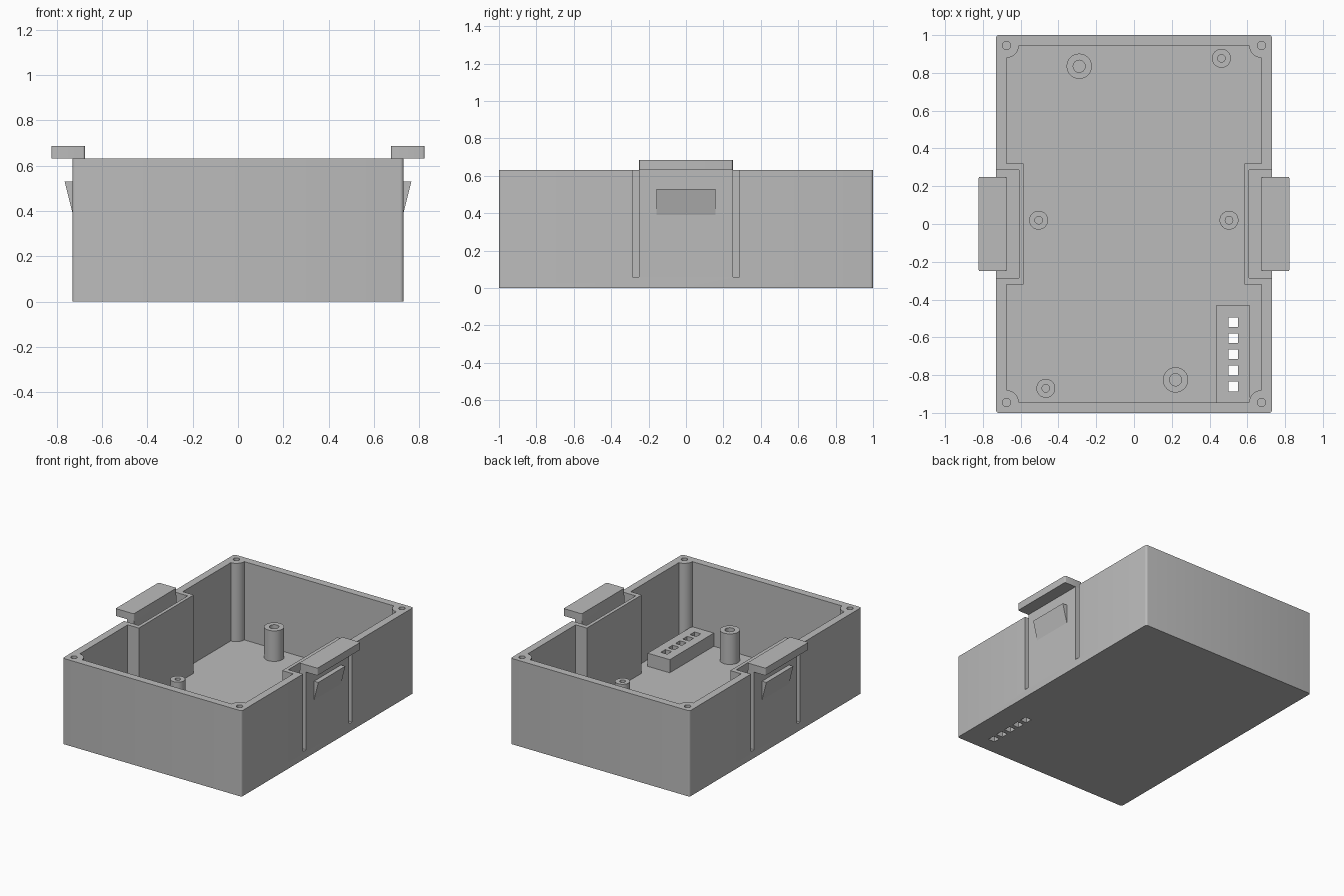
import bpy
import bmesh
from math import cos, sin, radians, pi
from mathutils import Vector

if "Cube" in bpy.data.objects:
    bpy.data.objects.remove(bpy.data.objects["Cube"], do_unlink=True)

gray = bpy.data.materials.new("plain_gray")
gray.use_nodes = True
gray.diffuse_color = (0.5, 0.5, 0.5, 1)
gray.node_tree.nodes["Principled BSDF"].inputs["Base Color"].default_value = (0.5, 0.5, 0.5, 1)

HX, HY, TOP = 0.73, 1.0, 0.632      # outer half sizes and rim height
IX, IY, FLOOR = 0.675, 0.945, 0.055  # inner half sizes and floor height
SIDES = {"left": 1, "right": -1}


def arc(cx, cy, r, start, end, n):
    steps = [radians(start + (end - start) * i / n) for i in range(n + 1)]
    return [(cx + r * cos(a), cy + r * sin(a)) for a in steps]


def rounded_rect(x0, x1, y0, y1, r):
    x0, x1 = min(x0, x1), max(x0, x1)
    return (arc(x1 - r, y1 - r, r, 0, 90, 4) + arc(x0 + r, y1 - r, r, 90, 180, 4)
            + arc(x0 + r, y0 + r, r, 180, 270, 4) + arc(x1 - r, y0 + r, r, 270, 360, 4))


def rect(cx, cy, wx, wy):
    return [(cx + a * wx / 2, cy + b * wy / 2) for a, b in ((-1, -1), (1, -1), (1, 1), (-1, 1))]


def finish(name, bm):
    bmesh.ops.recalc_face_normals(bm, faces=bm.faces)
    mesh = bpy.data.meshes.new(name)
    bm.to_mesh(mesh)
    bm.free()
    mesh.materials.append(gray)
    obj = bpy.data.objects.new(name, mesh)
    bpy.context.collection.objects.link(obj)
    return obj


def extrude(name, points, offset):
    bm = bmesh.new()
    face = bm.faces.new([bm.verts.new(p) for p in points])
    result = bmesh.ops.extrude_face_region(bm, geom=[face], use_keep_orig=True)
    moved = [v for v in result["geom"] if isinstance(v, bmesh.types.BMVert)]
    bmesh.ops.translate(bm, verts=moved, vec=Vector(offset))
    return finish(name, bm)


def prism(name, outline, z0, z1):
    return extrude(name, [(x, y, z0) for x, y in outline], (0, 0, z1 - z0))


def activate(obj):
    bpy.ops.object.select_all(action="DESELECT")
    obj.select_set(True)
    bpy.context.view_layer.objects.active = obj


def cut(obj, cutter):
    cutter.hide_render = True
    mod = obj.modifiers.new("cut", "BOOLEAN")
    mod.operation = "DIFFERENCE"
    mod.solver = "EXACT"
    mod.object = cutter
    activate(obj)
    bpy.ops.object.modifier_apply(modifier=mod.name)
    bpy.data.objects.remove(cutter, do_unlink=True)


# Case body; the cavity outline leaves corner posts and clip pocket walls
case = prism("case", rounded_rect(-HX, HX, -HY, HY, 0.015), 0, TOP)
quarter = [(0.585, 0.32), (IX, 0.32)] + arc(IX, IY, 0.065, 270, 180, 12)
outline = (quarter + [(-x, y) for x, y in reversed(quarter)]
           + [(-x, -y) for x, y in quarter] + [(x, -y) for x, y in reversed(quarter)])
cut(case, prism("cavity_cutter", outline, FLOOR, 0.8))

# Clip pockets with the two slots that free each spring tongue
half = [(0.61, 0.285), (0.8, 0.285), (0.8, 0.25), (IX, 0.25)]
pocket = half + [(x, -y) for x, y in reversed(half)]
for s in SIDES.values():
    cut(case, prism("pocket_cutter", [(s * x, y) for x, y in pocket], 0.06, 0.8))

# Screw holes in the corner posts
for sx in (1, -1):
    for sy in (1, -1):
        hole = arc(sx * IX, sy * IY, 0.022, 0, 345, 23)
        cut(case, prism("screw_hole_cutter", hole, 0.25, 0.8))

# Pin housing with a row of square holes through the floor
housing = prism("pin_housing", [(0.435, -IY), (0.615, -IY), (0.615, -0.432), (0.435, -0.432)],
                FLOOR, 0.152)
for i in range(5):
    for target in (case, housing):
        cut(target, prism("pin_hole_cutter", rect(0.525, -0.52 - 0.085 * i, 0.052, 0.052), -0.1, 0.3))

# Clip tabs and catches
for side, s in SIDES.items():
    prism(side + "_clip_tab", rounded_rect(s * IX, s * 0.823, -0.25, 0.25, 0.01), TOP, 0.686)
    wedge = [(0.72, 0.53), (0.765, 0.53), (HX, 0.39), (0.72, 0.39)]
    extrude(side + "_clip_catch", [(s * x, -0.157, z) for x, z in wedge], (0, 0.314, 0))


# Hollow standoffs
def standoff(name, x, y, r, hole, top):
    bm = bmesh.new()
    profile = [(hole, FLOOR), (hole, top), (r, top), (r, FLOOR)]
    verts = [bm.verts.new((p, 0, z)) for p, z in profile]
    edges = [bm.edges.new(pair) for pair in zip(verts, verts[1:] + verts[:1])]
    bmesh.ops.spin(bm, geom=verts + edges, axis=(0, 0, 1), cent=(0, 0, 0),
                   angle=2 * pi, steps=32, use_merge=True)
    bmesh.ops.remove_doubles(bm, verts=bm.verts, dist=0.0001)
    bmesh.ops.translate(bm, verts=bm.verts, vec=(x, y, 0))
    finish(name, bm)


for i, (x, y) in enumerate([(-0.29, 0.835), (0.22, -0.825)]):
    standoff(f"tall_standoff_{i + 1}", x, y, 0.067, 0.032, 0.28)
for i, (x, y) in enumerate([(0.463, 0.877), (-0.505, 0.02), (0.503, 0.02), (-0.467, -0.87)]):
    standoff(f"short_standoff_{i + 1}", x, y, 0.05, 0.02, 0.148)

# Smooth the round surfaces and keep edges sharp
for obj in list(bpy.context.collection.objects):
    if obj.type == "MESH" and gray.name in obj.data.materials:
        activate(obj)
        bpy.ops.object.shade_smooth_by_angle(angle=radians(30))
